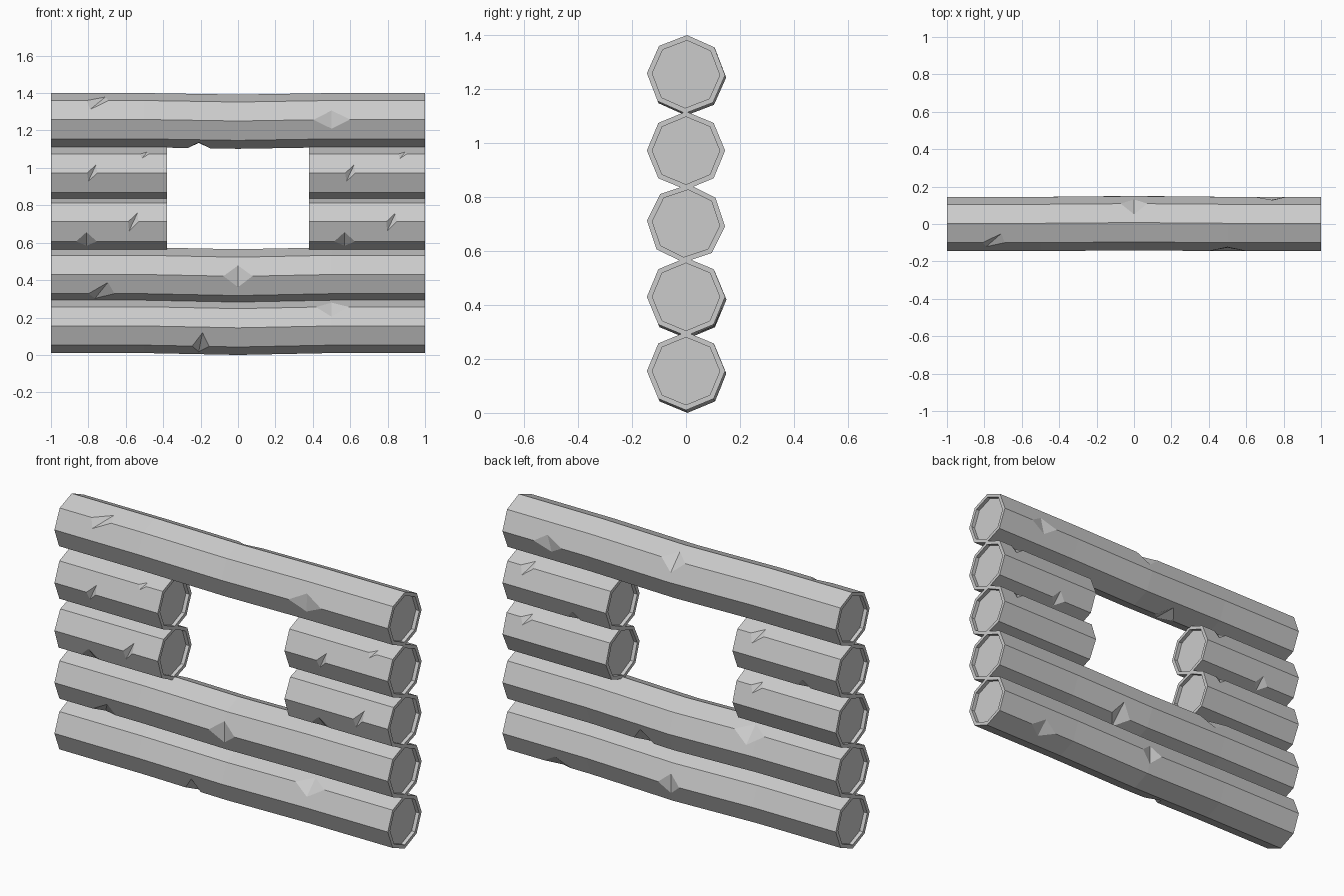
import bpy
import bmesh
from math import sin, cos, radians
from mathutils import Vector

if "Cube" in bpy.data.objects:
    bpy.data.objects.remove(bpy.data.objects["Cube"])

R, RIM, RECESS = 0.145, 0.125, 0.02
HALF = 0.62  # length of the short logs beside the opening

wood = bpy.data.materials.new("grey_wood")
wood.use_nodes = True
grey = (0.6, 0.6, 0.6, 1)
wood.diffuse_color = grey
wood.node_tree.nodes["Principled BSDF"].inputs["Base Color"].default_value = grey


def sag_at(x, sag):
    """Gentle bend of a long log, zero at its ends."""
    return -sag * max(0, 1 - 2 * abs(x))


def new_object(name, bm):
    bmesh.ops.recalc_face_normals(bm, faces=bm.faces)
    mesh = bpy.data.meshes.new(name)
    bm.to_mesh(mesh)
    bm.free()
    obj = bpy.data.objects.new(name, mesh)
    bpy.context.collection.objects.link(obj)
    return obj


def log_body(name, x0, x1, z, roll, sag):
    """Eight-sided log with a raised rim around each recessed end."""
    mids = [-0.5, 0, 0.5] if sag else []
    stations = [(x0 + RECESS, RIM), (x0, RIM), (x0, R)]
    stations += [(x, R) for x in mids]
    stations += [(x1, R), (x1, RIM), (x1 - RECESS, RIM)]
    bm = bmesh.new()
    rings = []
    for x, r in stations:
        drop = sag_at(x, sag)
        angles = [radians(45 * i + roll) for i in range(8)]
        rings.append([bm.verts.new((x, r * sin(a) - drop / 2, z + drop + r * cos(a)))
                      for a in angles])
    for a, b in zip(rings, rings[1:]):
        for i in range(8):
            j = (i + 1) % 8
            bm.faces.new((a[i], a[j], b[j], b[i]))
    bm.faces.new(rings[0])
    bm.faces.new(rings[-1])
    return new_object(name, bm)


def notch_cutters(notches, z, roll, sag):
    """V-shaped wedges: x, angle from the top, half width, depth, skew."""
    bm = bmesh.new()
    for x, angle, width, depth, skew in notches:
        a, s = radians(angle + roll), radians(skew)
        out = Vector((0, sin(a), cos(a)))
        side = Vector((0, cos(a), -sin(a)))
        along = Vector((cos(s), 0, 0)) + side * sin(s)
        across = side * cos(s) - Vector((sin(s), 0, 0))
        drop = sag_at(x, sag)
        base = Vector((x, -drop / 2, z + drop)) + out * (R - depth)
        ends = []
        for k in (-0.12, 0.12):
            p = base + across * k
            ends.append([bm.verts.new(p),
                         bm.verts.new(p + along * width * 2 + out * depth * 2),
                         bm.verts.new(p - along * width * 2 + out * depth * 2)])
        a3, b3 = ends
        bm.faces.new(a3)
        bm.faces.new(b3)
        for i in range(3):
            j = (i + 1) % 3
            bm.faces.new((a3[i], a3[j], b3[j], b3[i]))
    return new_object("notch_cutter", bm)


def build_log(name, x0, x1, z, notches, roll=0, sag=0):
    log = log_body(name, x0, x1, z, roll, sag)
    cutter = notch_cutters(notches, z, roll, sag)
    cutter.hide_render = True
    mod = log.modifiers.new("notches", "BOOLEAN")
    mod.operation, mod.solver, mod.object = "DIFFERENCE", "EXACT", cutter
    graph = bpy.context.evaluated_depsgraph_get()
    carved = bpy.data.meshes.new_from_object(log.evaluated_get(graph))
    log.modifiers.clear()
    log.data = carved
    bpy.data.objects.remove(cutter)
    carved.materials.clear()
    carved.materials.append(wood)
    return log


# Long logs: one above the opening and two below it
build_log("top_log", -1, 1, 1.255, [
    (-0.75, -45, 0.045, 0.02, -40), (0.5, -90, 0.1, 0.02, 0),
    (-0.21, 180, 0.06, 0.03, 0), (0, 45, 0.07, 0.024, 0),
    (0.73, 90, 0.08, 0.018, 15)], roll=1.5, sag=0.008)
build_log("lower_log", -1, 1, 0.43, [
    (0, -90, 0.075, 0.024, 0), (-0.73, -135, 0.06, 0.025, -30),
    (0.71, 0, 0.03, 0.012, 0), (0.18, 135, 0.06, 0.03, 0),
    (-0.45, 45, 0.09, 0.024, 0)], sag=0.01)
build_log("bottom_log", -1, 1, 0.155, [
    (0.5, -45, 0.09, 0.022, 0), (-0.2, -135, 0.045, 0.03, -8),
    (0, 90, 0.065, 0.022, 0), (0.7, 135, 0.08, 0.02, 0)], sag=0.01)

# Short logs, the same pair on each side of the opening
upper = [(-0.78, -90, 0.025, 0.018, -25), (-0.5, -45, 0.02, 0.01, -30),
         (-0.5, 45, 0.035, 0.018, -25), (-0.78, 135, 0.04, 0.018, 0)]
lower = [(-0.56, -90, 0.025, 0.02, -25), (-0.81, -135, 0.055, 0.02, 0),
         (-0.5, 45, 0.03, 0.014, -25)]
for side, shift in (("right", 0), ("left", 2 - HALF)):
    for level, z, notches, roll in (("upper", 0.972, upper, 0),
                                    ("lower", 0.702, lower, 4)):
        moved = [(n[0] + shift, *n[1:]) for n in notches]
        build_log(f"{side}_{level}_short_log", -1 + shift, -1 + HALF + shift,
                  z, moved, roll=roll)
